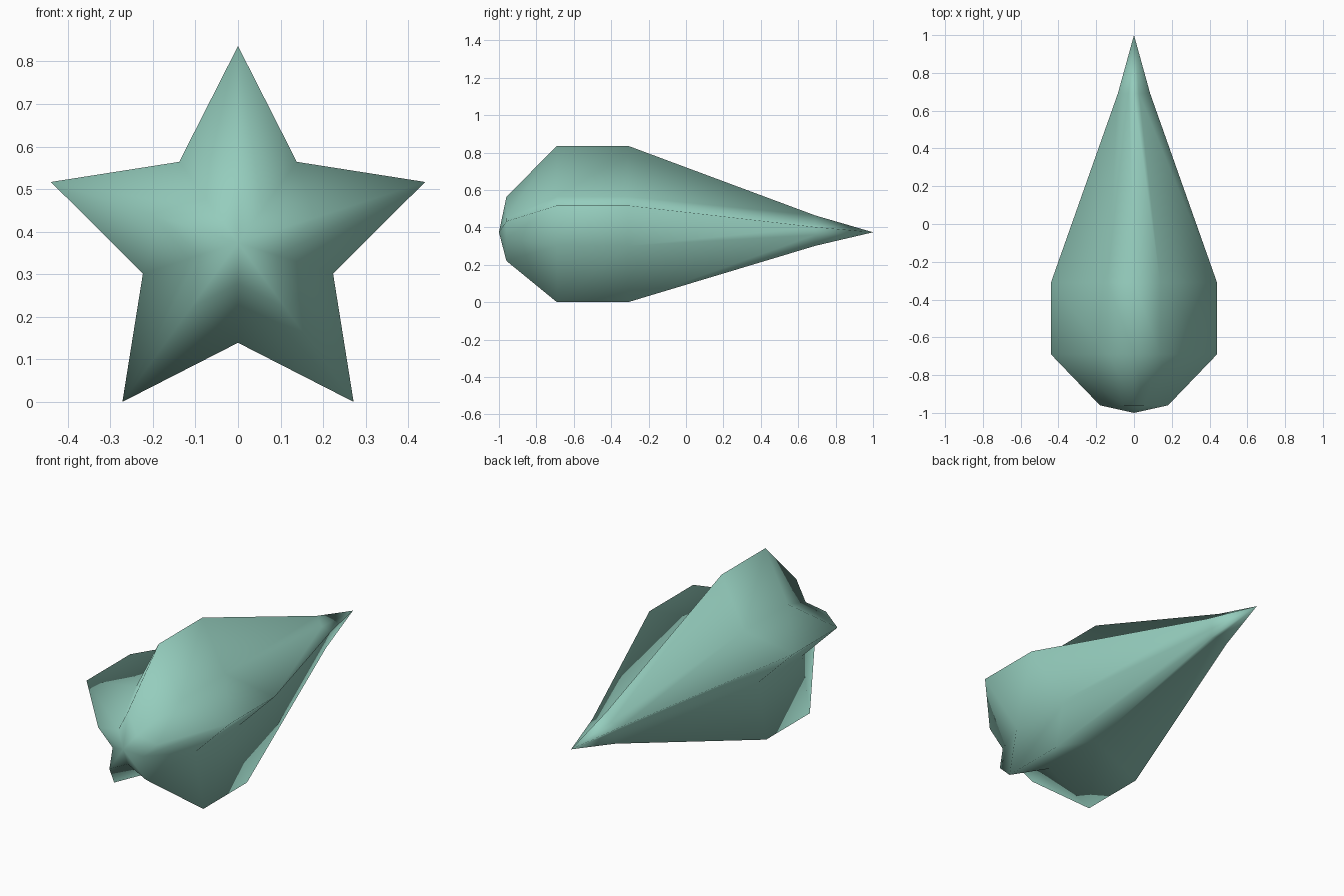
import bpy, bmesh, math

if "Cube" in bpy.data.objects:
    bpy.data.objects.remove(bpy.data.objects["Cube"])

R, INNER = 0.4622, 0.235 / 0.4622   # star radius and inner/outer ratio
CZ = R * math.cos(math.radians(36)) # axis height so the lower points touch z = 0

# (y, scale of the star section) from blunt front to long rear tip
STATIONS = [(-0.96, 0.41), (-0.69, 1.0), (-0.31, 1.0), (0.69, 0.195)]

mat = bpy.data.materials.new("soft teal")
mat.diffuse_color = (0.30, 0.61, 0.51, 1)
mat.use_nodes = True
mat.node_tree.nodes["Principled BSDF"].inputs["Base Color"].default_value = mat.diffuse_color

bm = bmesh.new()


def star_ring(y, s):
    ring = []
    for i in range(10):
        a = math.radians(90 + 36 * i)
        r = R * s * (1 if i % 2 == 0 else INNER)
        ring.append(bm.verts.new((r * math.cos(a), y, CZ + r * math.sin(a))))
    return ring


# lofted star sections
rings = [star_ring(y, s) for y, s in STATIONS]
for a, b in zip(rings, rings[1:]):
    for i in range(10):
        j = (i + 1) % 10
        bm.faces.new((a[i], a[j], b[j], b[i]))

# pointed ends
for ring, y in ((rings[0], -1.0), (rings[-1], 1.0)):
    tip = bm.verts.new((0, y, CZ))
    for i in range(10):
        bm.faces.new((ring[i], ring[(i + 1) % 10], tip))

bmesh.ops.recalc_face_normals(bm, faces=bm.faces)
for f in bm.faces:
    f.smooth = True

mesh = bpy.data.meshes.new("star_body")
bm.to_mesh(mesh)
bm.free()
mesh.materials.append(mat)
bpy.context.collection.objects.link(bpy.data.objects.new("star_body", mesh))
